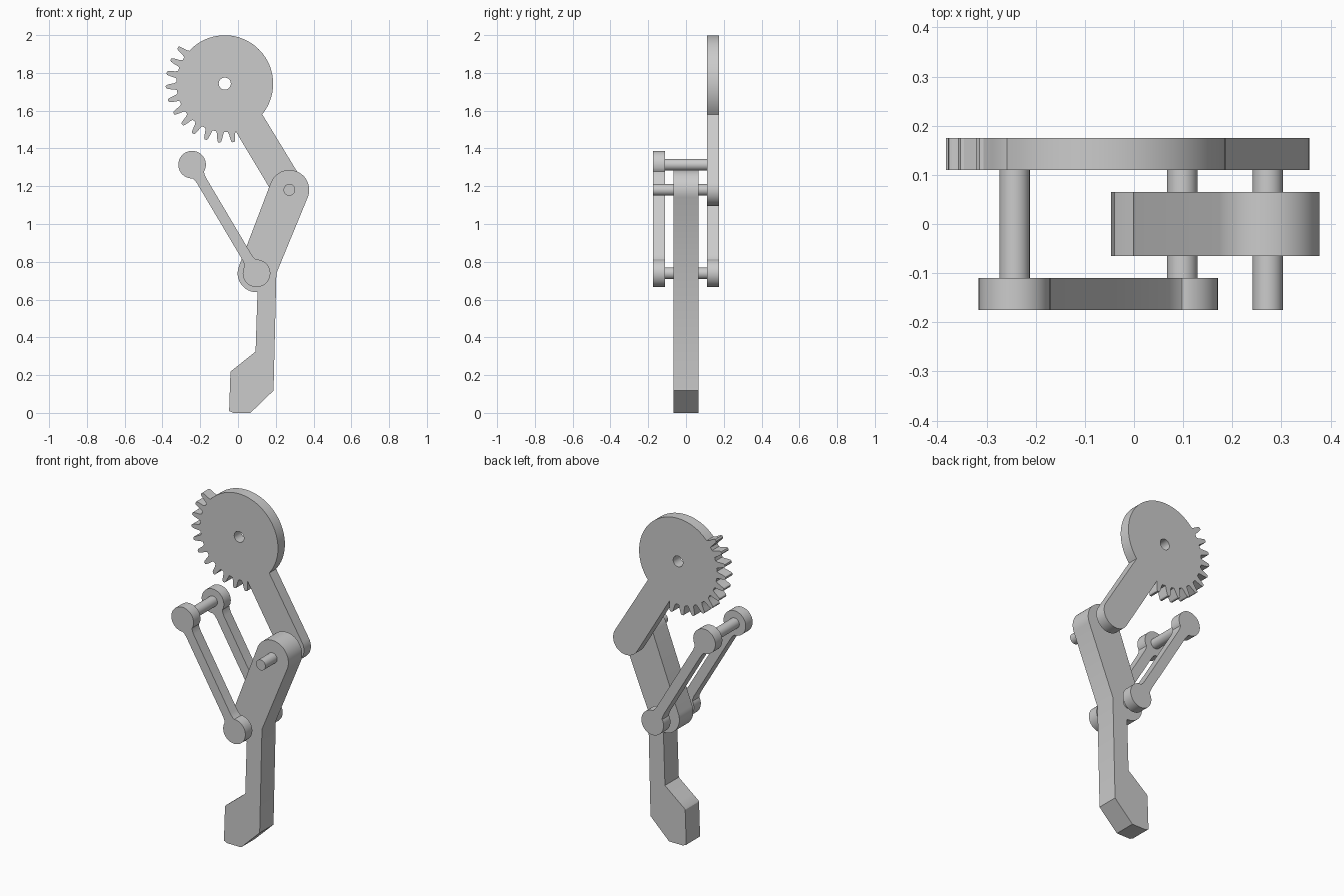
import bpy, bmesh, math
from math import sin, cos, radians

if "Cube" in bpy.data.objects:
    bpy.data.objects.remove(bpy.data.objects["Cube"])

SECTOR = (-0.07, 1.743)     # toothed wheel centre
KNEE = (0.272, 1.181)
PIVOT = (0.098, 0.739)      # lower link pivot
LINK_TOP = (-0.243, 1.314)


def arc(c, r, a0, a1, n):
    """Points in the xz plane along an arc, angles in degrees."""
    return [(c[0] + r * cos(radians(a0 + (a1 - a0) * i / n)),
             c[1] + r * sin(radians(a0 + (a1 - a0) * i / n))) for i in range(n + 1)]


def prism(name, pts, y0, y1):
    """Extrude an xz outline from y0 to y1."""
    bm = bmesh.new()
    face = bm.faces.new([bm.verts.new((x, y0, z)) for x, z in pts])
    ext = bmesh.ops.extrude_face_region(bm, geom=[face])
    verts = [v for v in ext["geom"] if isinstance(v, bmesh.types.BMVert)]
    bmesh.ops.translate(bm, verts=verts, vec=(0, y1 - y0, 0))
    bmesh.ops.recalc_face_normals(bm, faces=bm.faces[:])
    me = bpy.data.meshes.new(name)
    bm.to_mesh(me)
    bm.free()
    ob = bpy.data.objects.new(name, me)
    bpy.context.collection.objects.link(ob)
    return ob


def rod(name, c, r, y0, y1):
    return prism(name, arc(c, r, 0, 360, 32)[:-1], y0, y1)


def smooth(ob):
    bpy.ops.object.select_all(action='DESELECT')
    ob.select_set(True)
    bpy.context.view_layer.objects.active = ob
    bpy.ops.object.shade_smooth_by_angle(angle=radians(25))


parts = []

# Toothed wheel and upper arm as one plate
R, TIP, ARM = 0.256, 0.313, 0.085
axis = math.degrees(math.atan2(KNEE[1] - SECTOR[1], KNEE[0] - SECTOR[0]))
half = math.degrees(math.asin(ARM / R))
outline = arc(KNEE, ARM, axis - 90, axis + 90, 24)
outline += arc(SECTOR, R, axis + half, 137.5, 48)
for i in range(11):
    a = 142.3 + 13.6 * i
    for da, r in ((-5.0, R), (-3.6, 0.268), (-2.8, 0.288), (-1.9, 0.307), (-1.0, TIP),
                  (1.0, TIP), (1.9, 0.307), (2.8, 0.288), (3.6, 0.268), (4.4, R)):
        outline += arc(SECTOR, r, a + da, a + da, 1)[:1]
wheel = prism("toothed_upper_arm", outline, 0.11, 0.175)
cutter = rod("axle_hole_cutter", SECTOR, 0.032, 0.05, 0.25)
mod = wheel.modifiers.new("axle_hole", 'BOOLEAN')
mod.object = cutter
mod.solver = 'EXACT'
bpy.context.view_layer.objects.active = wheel
bpy.ops.object.modifier_apply(modifier=mod.name)
bpy.data.objects.remove(cutter)
parts.append(wheel)

# Bent lower leg with foot
leg = arc(KNEE, 0.105, -21.5, 158.5, 24) + arc(PIVOT, 0.1, 158.5, 273, 20)
leg += [(0.093, 0.325), (0.0, 0.25), (-0.036, 0.222), (-0.04, 0.215), (-0.047, 0.01),
        (-0.025, 0), (0.066, 0), (0.188, 0.118), (0.203, 0.738)]
parts.append(prism("lower_leg", leg, -0.065, 0.065))

# Pair of links with round ends and flared necks
dx, dz = PIVOT[0] - LINK_TOP[0], PIVOT[1] - LINK_TOP[1]
length = math.hypot(dx, dz)
ux, uz = dx / length, dz / length
la = math.degrees(math.atan2(dz, dx))
ER = 0.073
neck = [(0.062, 0.036), (0.075, 0.031), (0.098, 0.028)]


def along(d, s):
    return (LINK_TOP[0] + ux * d - uz * s, LINK_TOP[1] + uz * d + ux * s)


link = arc(LINK_TOP, ER, la + 38, la + 322, 36)
link += [along(d, -s) for d, s in neck]
link += [along(length - d, -s) for d, s in reversed(neck)]
link += arc(PIVOT, ER, la - 142, la + 142, 36)
link += [along(length - d, s) for d, s in neck]
link += [along(d, s) for d, s in reversed(neck)]
for name, y0 in (("front_link", -0.175), ("back_link", 0.11)):
    parts.append(prism(name, link, y0, y0 + 0.065))

# Pins
parts.append(rod("link_top_pin", LINK_TOP, 0.031, -0.115, 0.115))
parts.append(rod("link_bottom_pin", PIVOT, 0.031, -0.115, 0.115))
parts.append(rod("knee_pin", KNEE, 0.031, -0.175, 0.115))

for p in parts:
    smooth(p)
